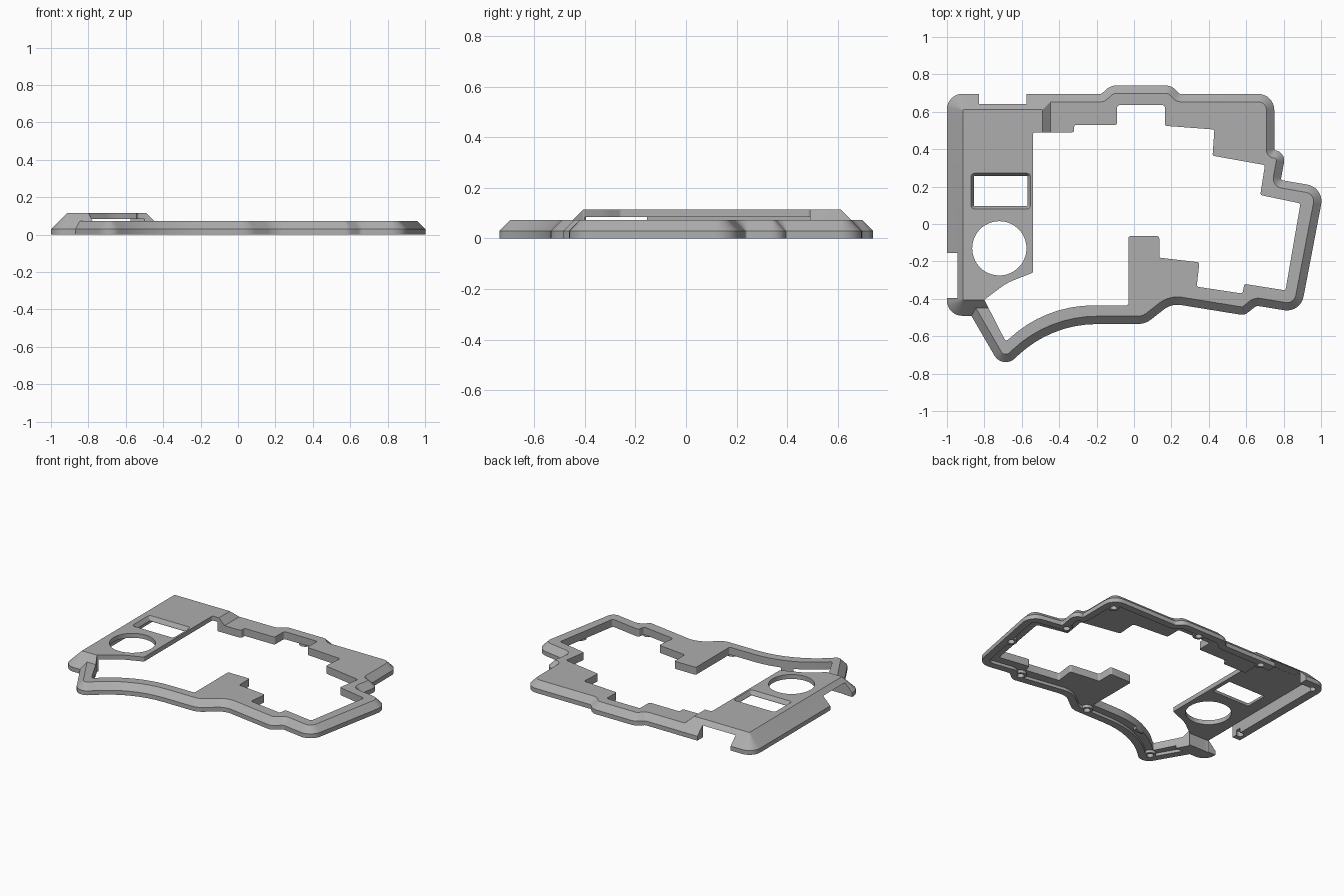
import bpy, bmesh
from math import tan, pi
from mathutils import Vector

if "Cube" in bpy.data.objects:
    bpy.data.objects.remove(bpy.data.objects["Cube"])

grey = bpy.data.materials.new("matte grey")
grey.use_nodes = True
COLOUR = (0.42, 0.42, 0.42, 1)
grey.diffuse_color = COLOUR
grey.node_tree.nodes["Principled BSDF"].inputs["Base Color"].default_value = COLOUR


def outline(corners, inset=0, steps=8):
    """Round each corner (x, y, radius) of a counter-clockwise polygon, inset by a distance."""
    pts = [Vector(c[:2]) for c in corners]
    n = len(pts)
    dirs = [(pts[(i + 1) % n] - pts[i]).normalized() for i in range(n)]
    moved, radii = [], []
    for i in range(n):
        a, b = dirs[i - 1], dirs[i]
        na, nb = Vector((-a.y, a.x)), Vector((-b.y, b.x))
        moved.append(pts[i] + (na + nb) * inset / (1 + na.dot(nb)))
        turn = 1 if a.x * b.y - a.y * b.x > 0 else -1
        radii.append(max(corners[i][2] - turn * inset, 0.004))
    loop = []
    for i in range(n):
        p, a, b = moved[i], dirs[i - 1], dirs[i]
        room = min((p - moved[i - 1]).length, (moved[(i + 1) % n] - p).length)
        t = min(radii[i] * tan(a.angle(b) / 2), 0.93 * room)
        r = t / tan(a.angle(b) / 2)
        cross = a.x * b.y - a.y * b.x
        side = Vector((-a.y, a.x)) * (1 if cross > 0 else -1)
        start = p - a * t
        for k in range(steps + 1):
            ang = a.angle(b) * k / steps
            half = Vector((a.x, a.y))
            chord = half * (r * sin_(ang)) + side * (r * (1 - cos_(ang)))
            loop.append(start + chord)
    return loop


def sin_(a):
    return Vector((0, 1)).dot(turned(a))


def cos_(a):
    return Vector((1, 0)).dot(turned(a))


def turned(a):
    from math import sin, cos
    return Vector((cos(a), sin(a)))


def solid(name, corners, levels, steps=8):
    """Loft an outline through (inset, z) levels and cap both ends."""
    bm = bmesh.new()
    rings = [[bm.verts.new((p.x, p.y, z)) for p in outline(corners, d, steps)] for d, z in levels]
    n = len(rings[0])
    for low, high in zip(rings, rings[1:]):
        for i in range(n):
            j = (i + 1) % n
            bm.faces.new((low[i], low[j], high[j], high[i]))
    bm.faces.new(rings[0][::-1])
    bm.faces.new(rings[-1])
    bmesh.ops.recalc_face_normals(bm, faces=bm.faces)
    mesh = bpy.data.meshes.new(name)
    bm.to_mesh(mesh)
    bm.free()
    mesh.materials.append(grey)
    ob = bpy.data.objects.new(name, mesh)
    bpy.context.collection.objects.link(ob)
    return ob


def combine(target, tool, operation):
    """Apply a boolean and drop the tool."""
    tool.hide_render = True
    mod = target.modifiers.new("cut", "BOOLEAN")
    mod.operation, mod.solver, mod.object = operation, "EXACT", tool
    bpy.context.view_layer.objects.active = target
    bpy.ops.object.modifier_apply(modifier=mod.name)
    bpy.data.objects.remove(tool)


def rect(x0, x1, y0, y1, r=0.0):
    return [(x0, y0, r), (x1, y0, r), (x1, y1, r), (x0, y1, r)]


def disc(x, y, r):
    return rect(x - r, x + r, y - r, y + r, r * 0.999)


# Outer outline of the low frame: x, y, corner radius
rim = [(-.9, .695, 0), (-.9, -.44, 0), (-.87, -.49, .02), (-.702, -.78, .07),
       (-.442, -.535, .615), (.06, -.535, .12), (.2, -.425, .12), (.59, -.488, .05),
       (.655, -.437, .03), (.89, -.475, .09), (1.018, .195, .09), (.785, .235, .01),
       (.812, .385, .055), (.75, .395, 0), (.75, .695, .085), (.245, .695, .02),
       (.2, .74, .07), (-.125, .74, .07), (-.175, .695, .02)]
# Stepped opening for the keys
r = .012
opening = [(-.54, .49, r), (-.54, -.26, r), (-.68, -.315, .3), (-.8, -.405, 0), (-.685, -.63, r),
           (-.48, -.435, .715), (-.03, -.435, r), (-.03, -.065, r), (.135, -.065, r),
           (.135, -.18, r), (.35, -.205, r), (.335, -.335, r), (.58, -.372, r),
           (.59, -.32, r), (.81, -.355, r), (.89, .11, r), (.675, .155, r),
           (.70, .315, r), (.42, .365, r), (.43, .505, r), (.165, .525, r),
           (.165, .635, r), (-.09, .635, r), (-.09, .53, r), (-.32, .53, r), (-.32, .49, r)]
screws = [(.68, .61), (.04, .68), (-.49, .655), (-.935, .63), (-.955, -.1), (-.69, -.665),
          (-.02, -.485), (.58, -.42), (.90, -.13), (.74, .22)]
LOW, HIGH, EDGE = .072, .115, .03

# Low frame with chamfered edge, hollowed inside its lip
frame = solid("case_frame", rim, [(0, 0), (0, EDGE), (LOW - EDGE, LOW)])
combine(frame, solid("frame_hollow", rim, [(.05, -.1), (.05, .02)]), "DIFFERENCE")

# Raised panel block on the left side
block = rect(-1, -.405, -.491, .696, .082)
block[1], block[2] = (-.405, -.491, 0), (-.405, .696, 0)
panel = solid("raised_panel", block, [(0, 0), (0, EDGE), (HIGH - EDGE, HIGH)])
combine(panel, solid("panel_hollow", rect(-.94, -.5, -.40, .635, .01), [(0, -.1), (0, .084)]), "DIFFERENCE")
combine(panel, solid("back_hollow", rect(-.52, -.3, .3, .645), [(0, -.1), (0, .021)]), "DIFFERENCE")
inside = solid("frame_clearance", rect(-.94, -.5, -.40, .635, .01), [(0, -.1), (0, .084)])
combine(frame, inside, "DIFFERENCE")
combine(frame, panel, "UNION")

# Screw bosses under the lip
for x, y in screws[:3] + screws[5:]:
    combine(frame, solid("boss", disc(x, y, .038), [(0, .0005), (0, .03)]), "UNION")

# Key opening, display window, dial hole, cable and switch notches
cuts = [solid("key_opening", opening, [(0, -.1), (0, .3)]),
        solid("display_window", rect(-.872, -.553, .08, .272, .02),
              [(.016, -.1), (.016, .09), (0, .116), (0, .2)]),
        solid("dial_hole", disc(-.72, -.13, .145), [(0, -.1), (0, .3)], 16),
        solid("cable_notch", rect(-.83, -.575, .58, .9), [(0, -.1), (0, .085)]),
        solid("switch_notch", rect(-1.2, -.9, -.395, -.155), [(0, -.1), (0, .085)])]
cuts += [solid("screw_hole", disc(x, y, .022), [(0, -.1), (0, .035)]) for x, y in screws]
for cut in cuts:
    combine(frame, cut, "DIFFERENCE")

# Smooth the rounded corners, keep the edges crisp
frame.select_set(True)
bpy.context.view_layer.objects.active = frame
bpy.ops.object.shade_smooth_by_angle(angle=pi / 7)
